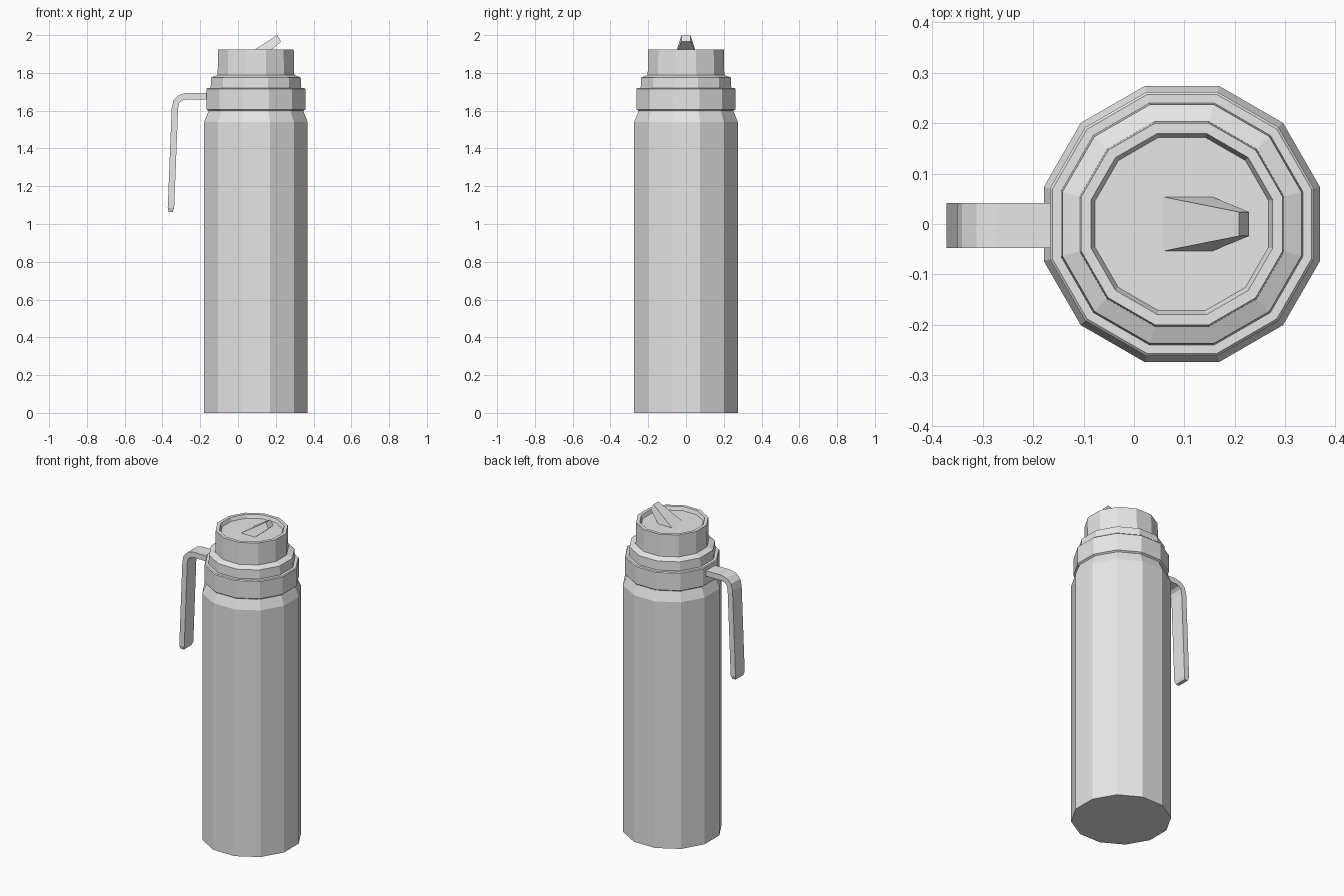
import bpy
import bmesh
from math import cos, sin, radians, pi

default = bpy.data.objects.get("Cube")
if default:
    bpy.data.objects.remove(default, do_unlink=True)

AXIS_X = 0.095   # centre line of the flask
SIDES = 12

grey = bpy.data.materials.new("light_grey")
grey.use_nodes = True
grey.diffuse_color = (0.8, 0.8, 0.8, 1)
grey.node_tree.nodes["Principled BSDF"].inputs["Base Color"].default_value = grey.diffuse_color


def finish(name, bm):
    bmesh.ops.recalc_face_normals(bm, faces=bm.faces)
    mesh = bpy.data.meshes.new(name)
    bm.to_mesh(mesh)
    bm.free()
    mesh.materials.append(grey)
    obj = bpy.data.objects.new(name, mesh)
    bpy.context.collection.objects.link(obj)
    return obj


def turned(name, profile):
    """Twelve-sided solid from (flat radius, height) pairs, capped at both ends."""
    bm = bmesh.new()
    rings = []
    for apothem, z in profile:
        r = apothem / cos(pi / SIDES)
        rings.append([bm.verts.new((AXIS_X + r * cos(a), r * sin(a), z))
                      for a in (2 * pi * (i + 0.5) / SIDES for i in range(SIDES))])
    for low, high in zip(rings, rings[1:]):
        for i in range(SIDES):
            j = (i + 1) % SIDES
            bm.faces.new((low[i], low[j], high[j], high[i]))
    bm.faces.new(rings[0])
    bm.faces.new(rings[-1])
    return finish(name, bm)


# Flask body with a sloped shoulder
turned("bottle_body", [(0.274, 0), (0.274, 1.54), (0.252, 1.595), (0.252, 1.605)])

# Stepped collar and lid with a shallow recess in the top
turned("collar", [(0.252, 1.6), (0.262, 1.607), (0.262, 1.715), (0.257, 1.72), (0.2, 1.72)])
turned("lid_base", [(0.24, 1.72), (0.237, 1.775), (0.203, 1.79), (0.19, 1.79)])
turned("lid", [(0.203, 1.785), (0.2, 1.925), (0.18, 1.925), (0.172, 1.904)])

# Strap handle: a centre line thickened into a bent bar
path = [(-0.155, 1.676), (-0.272, 1.677), (-0.304, 1.669), (-0.326, 1.648),
        (-0.334, 1.614), (-0.355, 1.085)]
HALF_T, HALF_W, MID_Y = 0.017, 0.045, -0.003
bm = bmesh.new()
sections = []
for i, (x, z) in enumerate(path):
    xa, za = path[max(i - 1, 0)]
    xb, zb = path[min(i + 1, len(path) - 1)]
    length = ((xb - xa) ** 2 + (zb - za) ** 2) ** 0.5
    nx, nz = (zb - za) / length * HALF_T, -(xb - xa) / length * HALF_T
    sections.append([bm.verts.new((x + s * nx, MID_Y + w * HALF_W, z + s * nz))
                     for s, w in ((1, 1), (1, -1), (-1, -1), (-1, 1))])
# Narrowed tip at the free end
sections.append([bm.verts.new((-0.356 + s * 0.011, MID_Y + w * 0.038, 1.064))
                 for s, w in ((-1, 1), (-1, -1), (1, -1), (1, 1))])
for a, b in zip(sections, sections[1:]):
    for i in range(4):
        j = (i + 1) % 4
        bm.faces.new((a[i], a[j], b[j], b[i]))
bm.faces.new(sections[0])
bm.faces.new(sections[-1])
finish("handle", bm)

# Tilted spout rising out of the lid recess, narrowing to its tip
bm = bmesh.new()
left, right = [
    [bm.verts.new((x, side * w, z)) for x, w, z in
     ((0.057, 0.054, 1.903), (0.155, 0.054, 1.903), (0.228, 0.024, 1.965), (0.208, 0.024, 2.0))]
    for side in (1, -1)]
bm.faces.new(left)
bm.faces.new(right)
for i in range(4):
    j = (i + 1) % 4
    bm.faces.new((left[i], left[j], right[j], right[i]))
finish("spout", bm)
